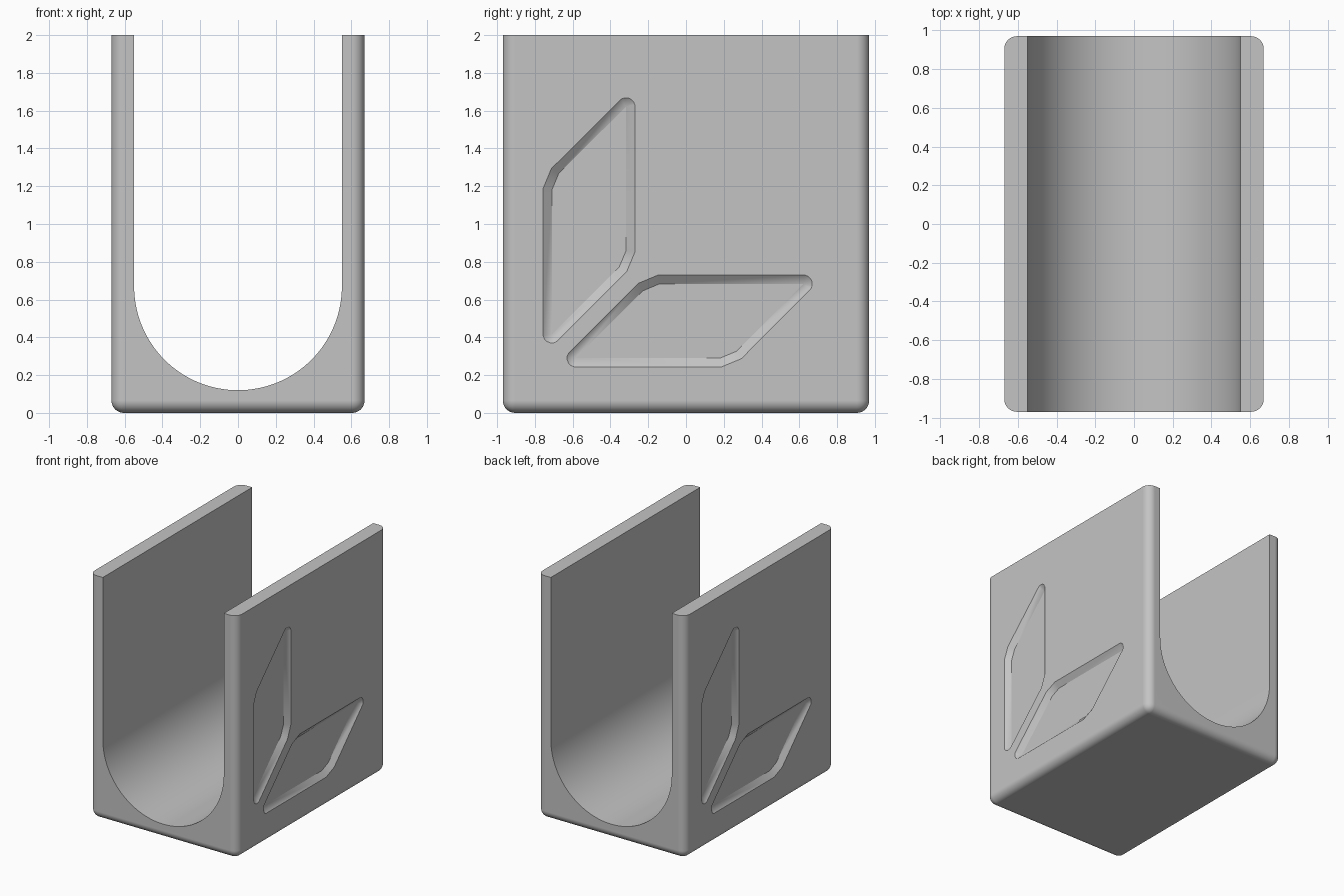
import bpy, bmesh
from math import cos, sin, pi, radians
from mathutils import Matrix

HALF_X, HALF_Y, HEIGHT = 0.67, 0.97, 2.0
ROUND = 0.066                      # outer edge radius
BORE, WALL = 0.55, 0.12            # channel radius and floor thickness
DEPTH, SLOPE = 0.035, 0.046        # pocket depth and width of its sloped wall

if "Cube" in bpy.data.objects:
    bpy.data.objects.remove(bpy.data.objects["Cube"], do_unlink=True)

grey = bpy.data.materials.new("light grey")
grey.use_nodes = True
colour = (0.55, 0.55, 0.55, 1)
grey.diffuse_color = colour
grey.node_tree.nodes["Principled BSDF"].inputs["Base Color"].default_value = colour


def make_object(name, bm):
    bmesh.ops.recalc_face_normals(bm, faces=bm.faces)
    mesh = bpy.data.meshes.new(name)
    bm.to_mesh(mesh)
    bm.free()
    obj = bpy.data.objects.new(name, mesh)
    bpy.context.collection.objects.link(obj)
    return obj


def rounded_block():
    bm = bmesh.new()
    size = Matrix.Diagonal((2 * HALF_X, 2 * HALF_Y, HEIGHT, 1))
    bmesh.ops.create_cube(bm, size=1, matrix=Matrix.Translation((0, 0, HEIGHT / 2)) @ size)
    # Round every edge except the top rim
    edges = [e for e in bm.edges if min(v.co.z for v in e.verts) < HEIGHT / 2]
    bmesh.ops.bevel(bm, geom=edges, offset=ROUND, segments=8, profile=0.5, affect='EDGES')
    return make_object("holder_body", bm)


def channel_cutter():
    # U-shaped profile swept from front to back
    steps = 64
    arc = [pi + pi * i / steps for i in range(steps + 1)]
    profile = [(BORE * cos(a), WALL + BORE + BORE * sin(a)) for a in arc]
    profile += [(BORE, HEIGHT + 1), (-BORE, HEIGHT + 1)]
    bm = bmesh.new()
    face = bm.faces.new([bm.verts.new((x, -2, z)) for x, z in profile])
    sweep = bmesh.ops.extrude_face_region(bm, geom=[face])["geom"]
    bmesh.ops.translate(bm, vec=(0, 4, 0),
                        verts=[v for v in sweep if isinstance(v, bmesh.types.BMVert)])
    return make_object("channel_cutter", bm)


def pocket_cutter(outline, side):
    # Hull of the pocket floor and a wider ring above the surface
    bm = bmesh.new()
    sides = 16
    radius = 2 * SLOPE / cos(pi / sides)
    for y, z in outline:
        bm.verts.new((side * (HALF_X - DEPTH), side * y, z))
        for i in range(sides):
            a = 2 * pi * (i + 0.5) / sides
            bm.verts.new((side * (HALF_X + DEPTH), side * (y + radius * cos(a)),
                          z + radius * sin(a)))
    hull = bmesh.ops.convex_hull(bm, input=bm.verts[:])
    spare = {g for g in hull["geom_interior"] + hull["geom_unused"]
             if isinstance(g, bmesh.types.BMVert)}
    bmesh.ops.delete(bm, geom=list(spare), context='VERTS')
    bmesh.ops.dissolve_limit(bm, angle_limit=radians(0.5), verts=bm.verts, edges=bm.edges)
    return make_object("pocket_cutter", bm)


# Upright pocket, and the lying pocket as its reflection across a diagonal
upright = [(-0.71, 0.417), (-0.71, 1.18), (-0.674, 1.267),
           (-0.317, 1.622), (-0.317, 0.859), (-0.353, 0.774)]
lying = [(z - 1, y + 1) for y, z in upright]

body = rounded_block()
cutters = [channel_cutter()]
for side in (1, -1):
    cutters += [pocket_cutter(outline, side) for outline in (upright, lying)]

# Cut the channel and pockets
bpy.ops.object.select_all(action='DESELECT')
body.select_set(True)
bpy.context.view_layer.objects.active = body
for cutter in cutters:
    mod = body.modifiers.new("cut", 'BOOLEAN')
    mod.operation = 'DIFFERENCE'
    mod.solver = 'EXACT'
    mod.object = cutter
    bpy.ops.object.modifier_apply(modifier=mod.name)
    bpy.data.objects.remove(cutter, do_unlink=True)

# Smooth curves, crisp edges and flat walls
body.data.materials.clear()
body.data.materials.append(grey)
bpy.ops.object.shade_smooth_by_angle(angle=radians(20))
weighted = body.modifiers.new("flat_walls", 'WEIGHTED_NORMAL')
weighted.keep_sharp = True
